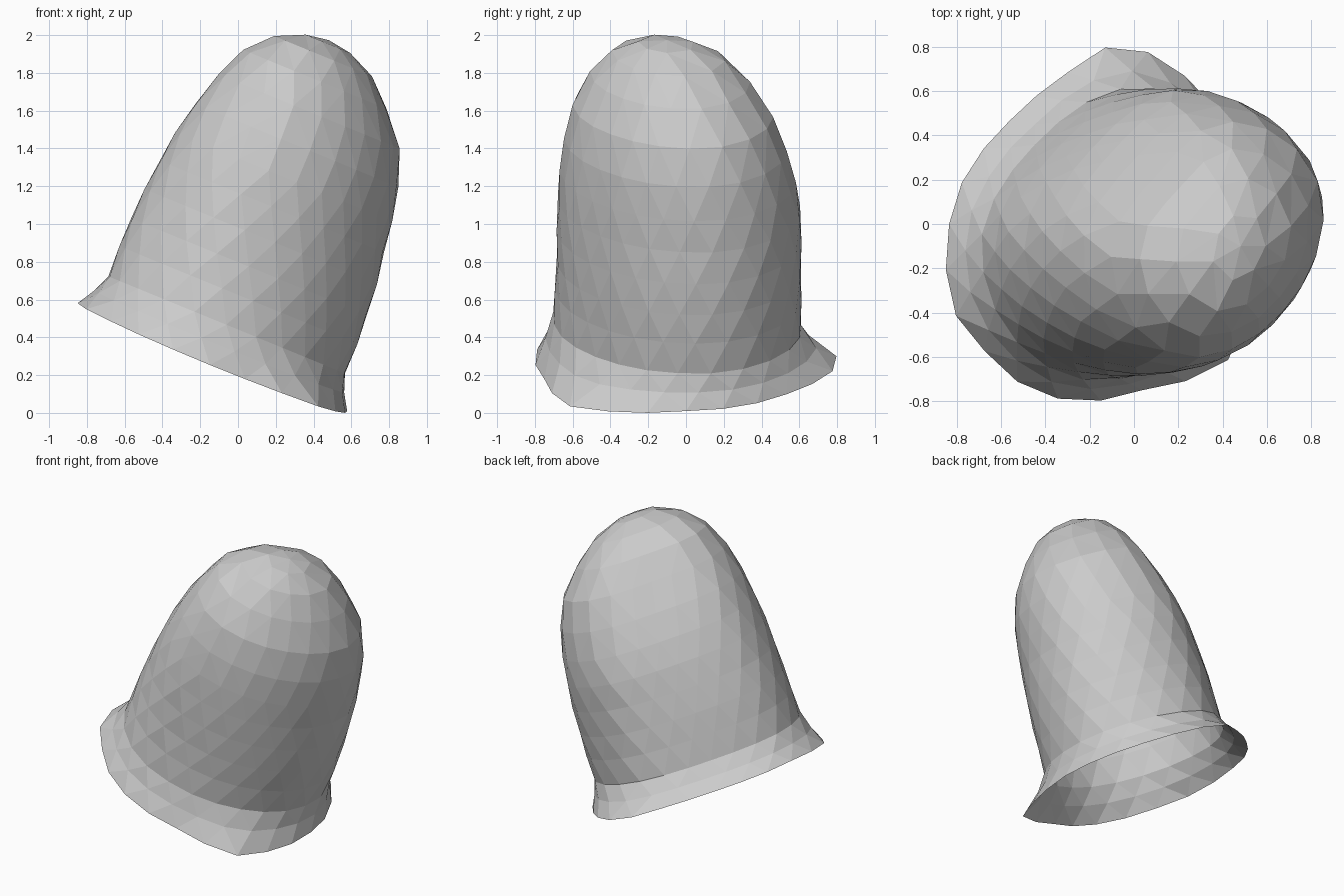
import bpy, bmesh
from math import sin, cos, pi, atan2, hypot, radians
from mathutils import Vector

if "Cube" in bpy.data.objects:
    bpy.data.objects.remove(bpy.data.objects["Cube"])

# Tilted frame: the shell leans towards +x, its open rim is centred at ORIGIN
TILT = radians(22.3)
ORIGIN = Vector((-0.13, 0, 0.30))
AXIS = Vector((sin(TILT), 0, cos(TILT)))
SIDE = Vector((cos(TILT), 0, -sin(TILT)))

# Uneven rim outline (along the rim, across the rim)
RIM = [(.765, 0), (.68, .33), (.50, .56), (.26, .75), (.12, .81), (-.03, .79),
       (-.15, .70), (-.40, .51), (-.64, .27), (-.72, .15), (-.77, -.08),
       (-.76, -.30), (-.70, -.45), (-.565, -.58), (-.46, -.68), (-.29, -.77),
       (-.05, -.80), (.20, -.75), (.435, -.70), (.61, -.62), (.73, -.32)]

# Body sections: height, centre u, radius u, centre y, radius y, sides
SECTIONS = [
    (0.18, 0.0, .675, -.045, .653, 24),
    (0.35, -.004, .675, -.038, .646, 24),
    (0.51, -.008, .672, -.035, .643, 24),
    (0.68, -.012, .658, -.033, .641, 24),
    (0.85, -.018, .637, -.033, .637, 24),
    (1.02, -.02, .612, -.040, .617, 24),
    (1.20, -.02, .575, -.052, .580, 22),
    (1.39, -.028, .507, -.065, .520, 20),
    (1.56, -.06, .405, -.080, .415, 17),
    (1.69, -.07, .275, -.090, .295, 12),
    (1.76, -.07, .130, -.100, .150, 7),
    (1.78, -.07, 0, -.100, 0, 1)]


def rim_radius(a):
    pts = sorted((atan2(y, u) % (2 * pi), hypot(u, y)) for u, y in RIM)
    pts.append((pts[0][0] + 2 * pi, pts[0][1]))
    a %= 2 * pi
    for (a0, r0), (a1, r1) in zip(pts, pts[1:]):
        if a0 <= a <= a1:
            return r0 + (r1 - r0) * (a - a0) / (a1 - a0)
    return pts[0][1]


def body_point(section, a):
    """Oval section, stretched on one diagonal and pinched on the other."""
    s, cu, ru, cy, ry, _ = section
    d = (.050 * sin(2 * a) - .006 * (1 - cos(4 * a))
         - .022 * sin(a - pi / 4) * abs(sin(2 * a)))
    d *= min(1 + .3 * max(0, s - .5), ru / .40)
    return cu + (ru + d) * cos(a), cy + (ry + d) * sin(a)


def place(s, u, y):
    return ORIGIN + AXIS * s + SIDE * u + Vector((0, y, 0))


bm = bmesh.new()


def stitch(low, high):
    """Fill the band between two rings of (angle, vertex) with triangles."""
    n, m = len(low), len(high)
    i = j = 0
    while i < n or (j < m and m > 1):
        a, b = low[i % n][1], high[j % m][1]
        next_low = low[i % n][0] + 2 * pi * (i // n) + 2 * pi / n
        next_high = high[j % m][0] + 2 * pi * (j // m) + 2 * pi / m
        if m == 1 or j >= m or (i < n and next_low <= next_high):
            bm.faces.new((a, low[(i + 1) % n][1], b))
            i += 1
        else:
            bm.faces.new((a, high[(j + 1) % m][1], b))
            j += 1


# Flared rim rings, blending from the uneven outline into the neck
rings = []
n = SECTIONS[0][5]
for k, (s, blend) in enumerate([(0.0, 1.0), (0.085, 0.40)]):
    ring = []
    for i in range(n):
        a = 2 * pi * (i + 0.5 * k) / n
        r = rim_radius(a)
        nu, ny = body_point(SECTIONS[0], a)
        u = blend * r * cos(a) + (1 - blend) * nu
        y = blend * r * sin(a) + (1 - blend) * ny
        sag = .05 * min(0, sin(a)) * blend
        ring.append((a, bm.verts.new(place(s + sag, u, y))))
    rings.append(ring)

# Body and rounded crown, every other ring staggered by half a side
for k, section in enumerate(SECTIONS):
    n = section[5]
    ring = []
    for i in range(n):
        a = 2 * pi * (i + 0.5 * (k % 2)) / n
        ring.append((a, bm.verts.new(place(section[0], *body_point(section, a)))))
    rings.append(ring)

for low, high in zip(rings, rings[1:]):
    stitch(low, high)

# Open-bottomed bell shell
bmesh.ops.recalc_face_normals(bm, faces=bm.faces)
mesh = bpy.data.meshes.new("bell_shell")
bm.to_mesh(mesh)
bm.free()
bpy.context.collection.objects.link(bpy.data.objects.new("bell_shell", mesh))
